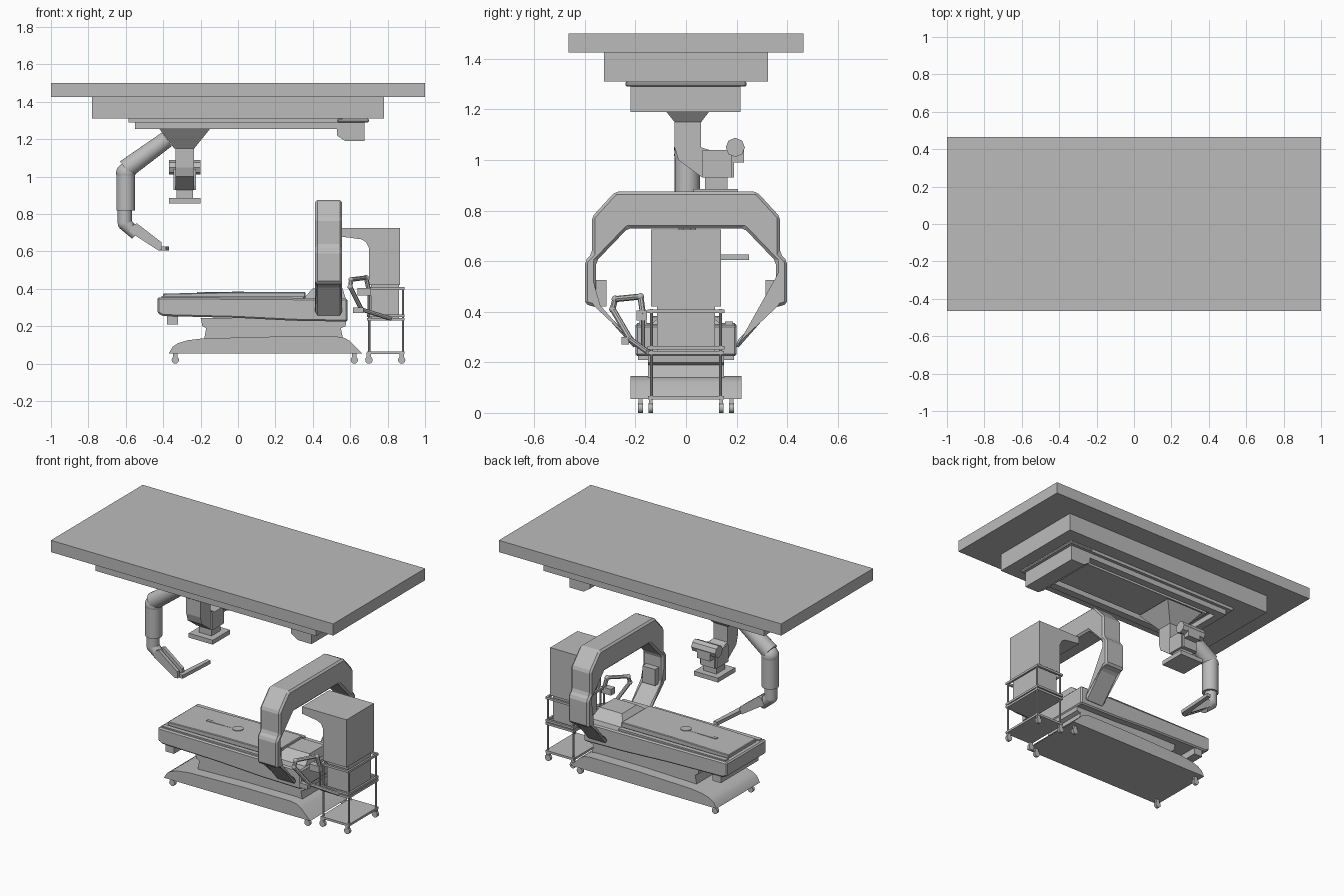
import bpy, bmesh, math
from mathutils import Vector

cube = bpy.data.objects.get("Cube")
if cube:
    bpy.data.objects.remove(cube)

grey = bpy.data.materials.new("medium_grey")
grey.use_nodes = True
COLOUR = (0.5, 0.5, 0.5, 1)
grey.diffuse_color = COLOUR
grey.node_tree.nodes["Principled BSDF"].inputs["Base Color"].default_value = COLOUR


def finish(name, bm, bevel=0, smooth=False):
    bmesh.ops.recalc_face_normals(bm, faces=bm.faces)
    mesh = bpy.data.meshes.new(name)
    bm.to_mesh(mesh)
    bm.free()
    mesh.materials.append(grey)
    ob = bpy.data.objects.new(name, mesh)
    bpy.context.collection.objects.link(ob)
    if bevel:
        mod = ob.modifiers.new("bevel", "BEVEL")
        mod.width, mod.segments, mod.limit_method = bevel, 1, "ANGLE"
    if smooth:
        bpy.ops.object.select_all(action="DESELECT")
        ob.select_set(True)
        bpy.context.view_layer.objects.active = ob
        bpy.ops.object.shade_smooth_by_angle(angle=math.radians(40))
    return ob


def box(name, x, y, z, bevel=0):
    """Box from (low, high) ranges."""
    bm = bmesh.new()
    bmesh.ops.create_cube(bm, size=1)
    for v in bm.verts:
        v.co = [sum(r) / 2 + c * (r[1] - r[0]) for r, c in zip((x, y, z), v.co)]
    return finish(name, bm, bevel)


def prism(name, points, axis, span, bevel=0, smooth=False):
    """Extrude a profile along x (profile in y, z), y (x, z) or z (x, y)."""
    bm = bmesh.new()
    verts = []
    for p in points:
        co = list(p)
        co.insert(axis, span[0])
        verts.append(bm.verts.new(co))
    face = bm.faces.new(verts)
    ext = bmesh.ops.extrude_face_region(bm, geom=[face])
    move = Vector((0, 0, 0))
    move[axis] = span[1] - span[0]
    bmesh.ops.translate(bm, vec=move, verts=[g for g in ext["geom"] if isinstance(g, bmesh.types.BMVert)])
    return finish(name, bm, bevel, smooth)


def rod(name, a, b, r, r2=None, sides=24):
    """Cylinder or cone between two points."""
    a, b = Vector(a), Vector(b)
    bm = bmesh.new()
    bmesh.ops.create_cone(bm, cap_ends=True, segments=sides, radius1=r,
                          radius2=r if r2 is None else r2, depth=(b - a).length)
    rot = (b - a).to_track_quat("Z", "Y")
    for v in bm.verts:
        v.co = rot @ v.co + (a + b) / 2
    return finish(name, bm, 0, sides > 8)


def ball(name, co, r):
    bm = bmesh.new()
    bmesh.ops.create_uvsphere(bm, u_segments=24, v_segments=12, radius=r)
    bmesh.ops.translate(bm, vec=co, verts=bm.verts)
    return finish(name, bm, 0, True)


def taper(name, top, bottom, z0, z1):
    """Frustum between two (x0, x1, y0, y1) rectangles."""
    bm = bmesh.new()
    loops = []
    for (x0, x1, y0, y1), z in ((bottom, z0), (top, z1)):
        loops.append([bm.verts.new(c) for c in ((x0, y0, z), (x1, y0, z), (x1, y1, z), (x0, y1, z))])
    low, high = loops
    bm.faces.new(low[::-1])
    bm.faces.new(high)
    for i in range(4):
        j = (i + 1) % 4
        bm.faces.new((low[i], low[j], high[j], high[i]))
    return finish(name, bm)


# Ceiling slab, plinth and rail frame
box("ceiling_slab", (-1, 1), (-.465, .465), (1.425, 1.5))
box("ceiling_plinth", (-.78, .78), (-.325, .325), (1.31, 1.425))
box("rail_plate", (-.585, .56), (-.235, .235), (1.29, 1.31))
for s, side in ((-1, "right"), (1, "left")):
    box("rail_" + side, (-.55, .53), sorted((s * .165, s * .215)), (1.255, 1.29))
box("rail_end", (-.55, -.5), (-.165, .165), (1.255, 1.29))
box("rail_panel", (-.46, .53), (-.135, .135), (1.265, 1.29))
box("ceiling_unit_flange", (.53, .7), (-.24, .24), (1.29, 1.31), .006)
prism("ceiling_unit", [(.53, 1.29), (.675, 1.29), (.675, 1.19), (.575, 1.19), (.53, 1.22)], 1, (-.22, .215))

# Hanging carriage with camera head
taper("carriage_funnel", (-.42, -.15, -.13, .14), (-.34, -.235, -.045, .06), 1.15, 1.255)
prism("head_column", [(-.045, 1.15), (.06, 1.15), (.06, 1.05), (.19, 1.01), (.19, .93),
                      (.065, .93), (-.03, 1.0), (-.045, 1.05)], 0, (-.335, -.235))
box("head_body", (-.345, -.225), (.065, .18), (.93, 1.04))
rod("head_drum", (-.37, .195, 1.05), (-.2, .195, 1.05), .038, sides=8)
box("head_bracket", (-.33, -.24), (.17, .23), (.99, 1.05))
box("head_neck", (-.33, -.24), (.075, .165), (.885, .93))
box("head_plate", (-.37, -.2), (.03, .205), (.857, .885))

# Jointed hanging arm
Y = .005
rod("arm_upper", (-.38, Y, 1.2), (-.6, Y, 1.04), .045, .052)
ball("arm_elbow", (-.6, Y, 1.02), .052)
rod("arm_forearm", (-.6, Y, 1.02), (-.6, Y, .82), .05)
rod("arm_wrist", (-.605, Y, .82), (-.605, Y, .75), .038)
ball("arm_wrist_joint", (-.605, Y, .75), .038)
rod("arm_hand", (-.605, Y, .75), (-.545, Y, .69), .038, .03)
for s, side in ((-1, "right"), (1, "left")):
    prism("grip_bar_" + side, [(-.56, .745), (-.54, .75), (-.41, .65), (-.405, .61), (-.425, .605), (-.58, .705)],
          1, sorted((Y + s * .012, Y + s * .035)))
prism("grip_tool", [(-.42, -.01), (-.385, -.01), (-.37, .25), (-.395, .25)], 2, (.605, .627))

# Bed: base, neck, body, mattress
prism("bed_base", [(-.37, .055), (-.35, .09), (-.32, .11), (-.27, .125), (-.19, .135), (.2, .145),
                   (.53, .145), (.57, .138), (.6, .12), (.665, .055)], 1, (-.22, .22), smooth=True)
prism("bed_neck", [(-.2, .245), (-.19, .2), (-.17, .19), (-.18, .135), (.56, .14), (.55, .19),
                   (.575, .2), (.58, .24)], 1, (-.15, .15))
prism("bed_body", [(-.43, .355), (-.43, .27), (-.4, .255), (.0, .245), (.3, .23), (.585, .225),
                   (.585, .348)], 1, (-.2, .2), bevel=.008)
box("bed_foot_box", (-.38, -.32), (-.19, .19), (.21, .26))
prism("mattress", [(-.4, .35), (-.4, .375), (.0, .383), (.36, .383), (.36, .35)], 1, (-.14, .14), bevel=.004)
for s, side in ((-1, "right"), (1, "left")):
    box("side_rail_" + side, (-.41, .35), sorted((s * .155, s * .185)), (.35, .362))
taper("head_rest", (.4, .56, -.075, .075), (.35, .575, -.14, .14), .35, .402)
rod("mattress_ring", (0, 0, .378), (0, 0, .387), .032)
box("mattress_slot", (-.22, 0), (-.01, .01), (.372, .383))

# Scanner arch
outer = [(.2, .25), (.345, .415), (.4, .43), (.4, .6), (.372, .63), (.372, .775), (.28, .875)]
inner = [(.23, .73), (.355, .6), (.355, .43), (.2, .285)]
right_half = outer + [(-y, z) for y, z in outer[::-1]]
left_half = [(-y, z) for y, z in inner[::-1]] + inner
prism("scanner_arch", right_half + left_half, 0, (.413, .557), bevel=.014)
for s, side in ((-1, "right"), (1, "left")):
    box("scanner_pad_" + side, (.44, .53), sorted((s * .315, s * .36)), (.42, .525))

# Support cabinet behind the arch
prism("cabinet", [(.55, .725), (.865, .725), (.865, .42), (.7, .42), (.7, .62), (.685, .65),
                  (.66, .665), (.55, .68)], 1, (-.138, .138))
box("cabinet_lower", (.71, .86), (-.115, .115), (.245, .43))

# Trolley frame
for z, t, name in ((.052, .014, "base"), (.23, .014, "shelf")):
    box("trolley_" + name, (.69, .89), (-.15, .15), (z, z + t))
for z in (.395, .25):
    for s in (-1, 1):
        box("trolley_rail", (.69, .89), sorted((s * .138, s * .152)), (z, z + .014))
    for x in (.69, .878):
        box("trolley_cross_rail", (x, x + .012), (-.15, .15), (z, z + .014))
for x in (.702, .882):
    for s in (-1, 1):
        rod("trolley_post", (x, s * .137, .05), (x, s * .137, .41), .006, sides=8)

# Casters for bed and trolley
for x, y in ((-.335, .18), (.622, .18), (.7, .14), (.875, .14)):
    for s in (-1, 1):
        rod("caster_wheel", (x, s * y - .009, .02), (x, s * y + .009, .02), .02, sides=12)
        box("caster_fork", (x - .012, x + .012), (s * y - .007, s * y + .007), (.025, .06))

# Small instrument arm on the trolley
path = [(.7, -.17, .39), (.685, -.18, .46), (.605, -.28, .45), (.6, -.29, .41), (.66, -.22, .29)]
for a, b in zip(path, path[1:]):
    rod("instrument_link", a, b, .012, sides=8)
for p in path[1:]:
    ball("instrument_joint", p, .014)
box("instrument_mount", (.64, .71), (-.195, -.155), (.365, .405))
box("instrument_tip", (.615, .67), (-.255, -.225), (.27, .3))
rod("instrument_handle", (.66, -.22, .29), (.82, -.15, .24), .011, sides=8)
rod("mount_post", (.7, -.17, .25), (.7, -.17, .38), .007, sides=8)
